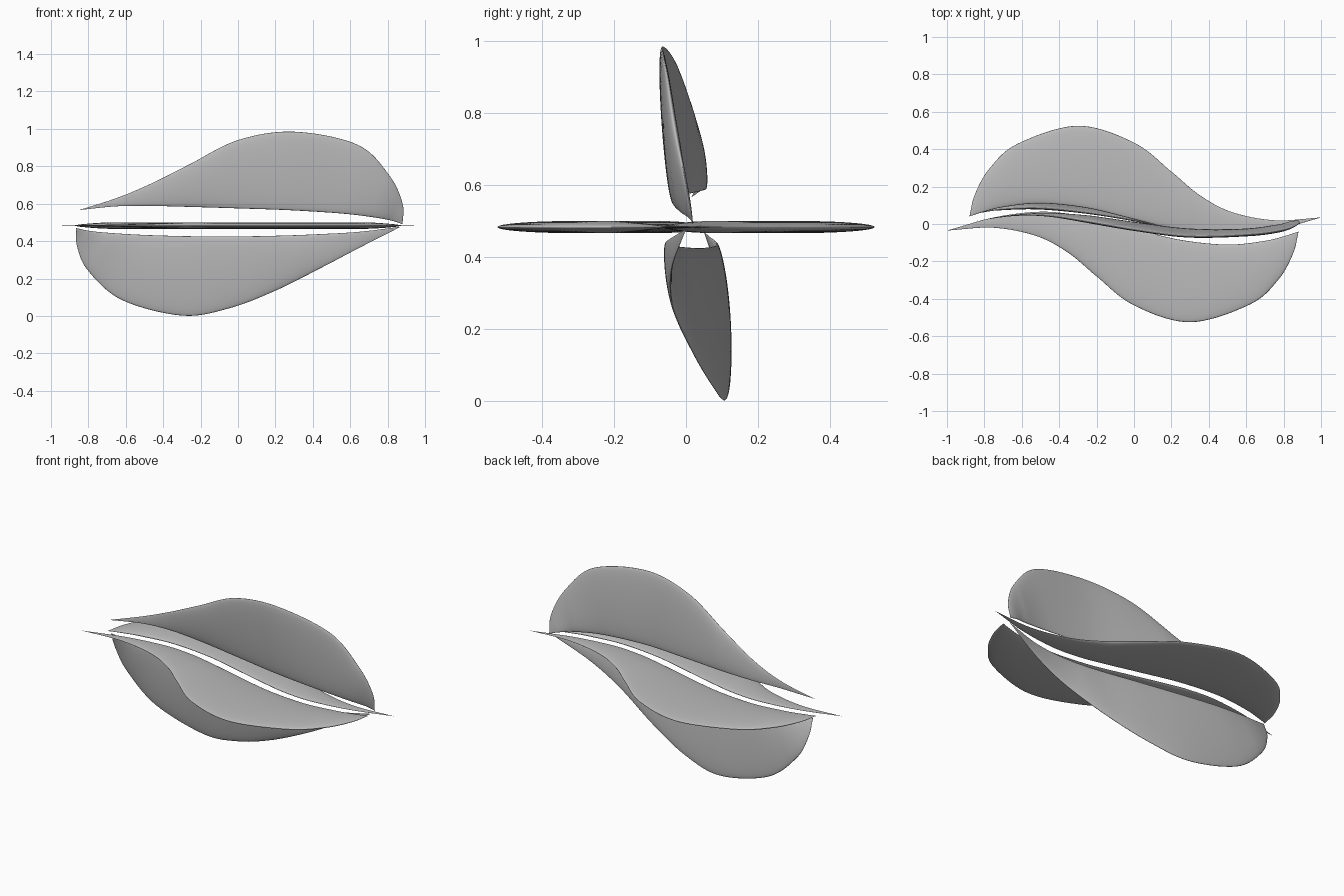
import bpy, bmesh, math
from mathutils import Vector

if "Cube" in bpy.data.objects:
    bpy.data.objects.remove(bpy.data.objects["Cube"])

gray = bpy.data.materials.new("plain gray")
gray.diffuse_color = (0.5, 0.5, 0.5, 1)
gray.use_nodes = True
gray.node_tree.nodes["Principled BSDF"].inputs["Base Color"].default_value = gray.diffuse_color


def smooth_path(keys, steps=10):
    """Catmull-Rom curve through the key points."""
    p = [Vector(k) for k in keys]
    p = [2 * p[0] - p[1]] + p + [2 * p[-1] - p[-2]]
    out = []
    for i in range(1, len(p) - 2):
        a, b, c, d = p[i - 1:i + 3]
        for k in range(steps):
            t = k / steps
            out.append(0.5 * (2 * b + (c - a) * t + (2 * a - 5 * b + 4 * c - d) * t * t
                              + (3 * b - a - 3 * c + d) * t ** 3))
    return out + [p[-2]]


def blade(name, outer, inner, axis, half=0.017, n=24):
    """Thin lens-shaped blade spanned between an outer and an inner edge."""
    axis = Vector(axis)
    bm = bmesh.new()
    rows = list(zip(smooth_path(outer), smooth_path(inner)))
    for side in (1, -1):
        grid = []
        for o, i in rows:
            thick = half * min(1, (o - i).length / 0.25)
            row = []
            for k in range(n + 1):
                a = math.pi * k / n
                t = (1 - math.cos(a)) / 2
                row.append(bm.verts.new(i.lerp(o, t) + axis * side * thick * math.sin(a)))
            grid.append(row)
        for r, s in zip(grid, grid[1:]):
            for k in range(n):
                bm.faces.new((r[k], r[k + 1], s[k + 1], s[k]))
    bmesh.ops.remove_doubles(bm, verts=bm.verts, dist=1e-5)
    bmesh.ops.recalc_face_normals(bm, faces=bm.faces)
    for f in bm.faces:
        f.smooth = True
    me = bpy.data.meshes.new(name)
    bm.to_mesh(me)
    bm.free()
    me.materials.append(gray)
    ob = bpy.data.objects.new(name, me)
    bpy.context.collection.objects.link(ob)


# Horizontal blades: the front one is the back one turned half way round
Z = 0.483
outer = [(-.88, .04), (-.85, .16), (-.77, .3), (-.62, .43), (-.3, .525), (0, .435),
         (.2, .28), (.35, .155), (.52, .065), (.75, .02), (1, .035)]
inner = [(-.88, .04), (-.82, .06), (-.7, .09), (-.5, .11), (-.25, .085), (0, .025),
         (.2, -.025), (.35, -.055), (.52, -.065), (.75, -.035), (1, .035)]
for name, s in (("back_blade", 1), ("front_blade", -1)):
    blade(name, [(s * x, s * y, Z) for x, y in outer],
          [(s * x, s * y, Z) for x, y in inner], (0, 0, 1))

# Upper blade
blade("upper_blade",
      [(.88, .02, .49), (.88, .0, .6), (.81, -.03, .75), (.64, -.055, .915), (.3, -.066, .985),
       (0, -.03, .94), (-.26, .015, .81), (-.47, .045, .705), (-.65, .045, .63), (-.85, .015, .566)],
      [(.88, .02, .49), (.83, .01, .507), (.74, -.015, .525), (.56, -.035, .547), (.28, -.03, .565),
       (0, .005, .575), (-.26, .04, .583), (-.47, .055, .588), (-.65, .045, .586), (-.85, .015, .566)],
      (0, 1, 0))

# Lower blade
blade("lower_blade",
      [(-.865, .05, .47), (-.86, .085, .37), (-.8, .11, .24), (-.62, .12, .085), (-.3, .11, .002),
       (-.05, .075, .04), (.2, .02, .135), (.45, -.035, .26), (.65, -.04, .365), (.87, 0, .477)],
      [(-.865, .05, .47), (-.8, .065, .456), (-.7, .08, .445), (-.5, .085, .433), (-.25, .06, .426),
       (0, .02, .425), (.25, -.03, .43), (.45, -.055, .438), (.65, -.045, .45), (.87, 0, .477)],
      (0, 1, 0))
